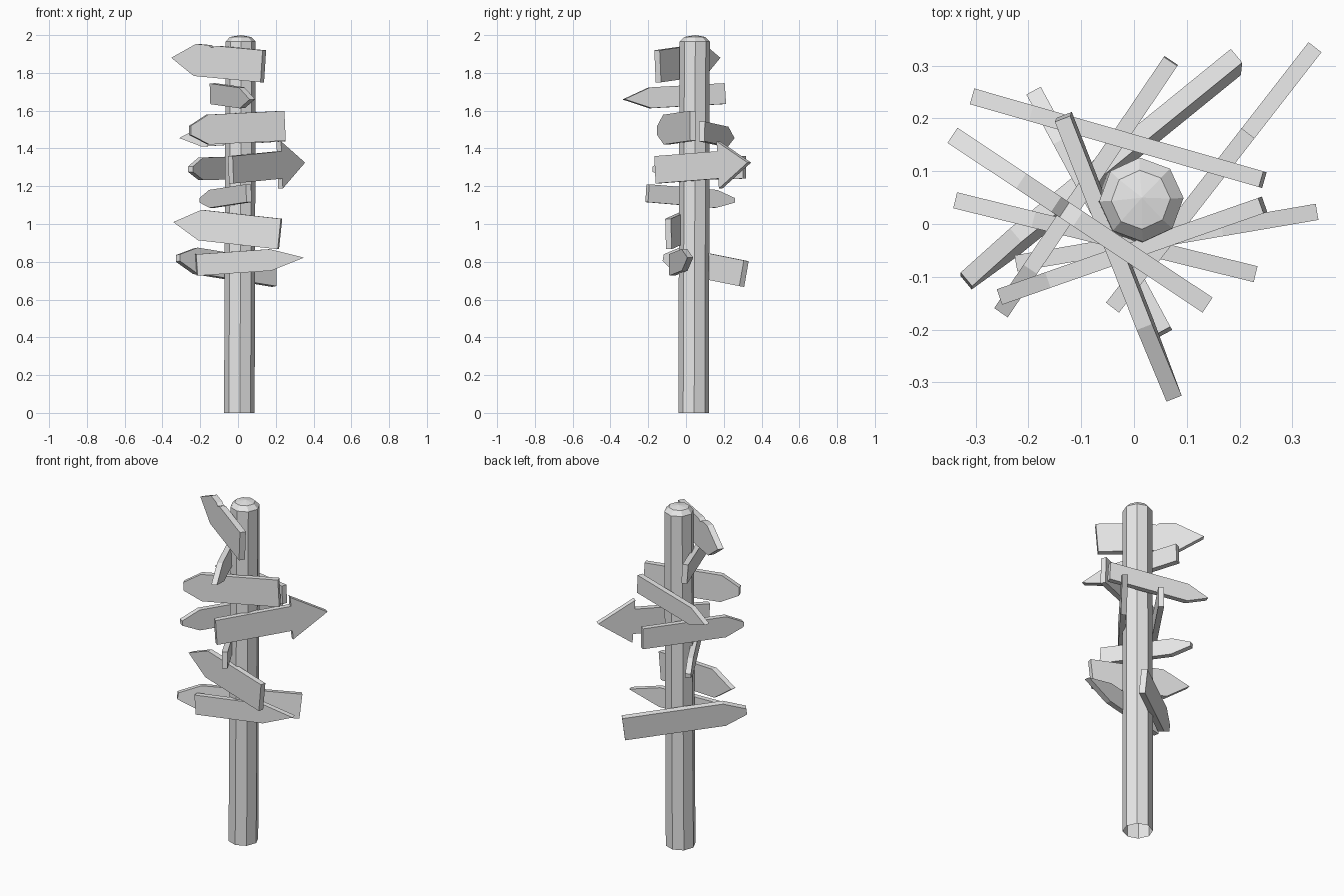
import bpy, bmesh, math
from mathutils import Vector, Matrix

cube = bpy.data.objects.get("Cube")
if cube:
    bpy.data.objects.remove(cube, do_unlink=True)

wood = bpy.data.materials.new("plain_grey")
wood.use_nodes = True
GREY = (0.8, 0.8, 0.8, 1)
wood.diffuse_color = GREY
wood.node_tree.nodes["Principled BSDF"].inputs["Base Color"].default_value = GREY


def finish(name, bm):
    bmesh.ops.recalc_face_normals(bm, faces=bm.faces)
    mesh = bpy.data.meshes.new(name)
    bm.to_mesh(mesh)
    bm.free()
    mesh.materials.append(wood)
    obj = bpy.data.objects.new(name, mesh)
    bpy.context.collection.objects.link(obj)
    return obj


def post(sides=8):
    """Slightly leaning octagonal post with a worn, domed top and open foot."""
    bm = bmesh.new()
    rings = []
    for x, y, z, r in [(.007, .04, 0, .081), (.014, .046, 1.965, .08), (.013, .046, 1.99, .056)]:
        ring = []
        for i in range(sides):
            a = math.tau * i / sides + .04
            ring.append(bm.verts.new((x + r * math.cos(a), y + r * math.sin(a), z)))
        rings.append(ring)
    for low, high in zip(rings, rings[1:]):
        for i in range(sides):
            j = (i + 1) % sides
            bm.faces.new((low[i], low[j], high[j], high[i]))
    apex = bm.verts.new((.015, .05, 2))
    for i in range(sides):
        bm.faces.new((rings[-1][i], rings[-1][(i + 1) % sides], apex))
    return finish("post", bm)


def sign(name, blunt, tip, height, head, nose=0, barb=0, thick=.031, roll=0, chipped=False):
    """Board from its blunt end to its tip; barb widens the head into an arrow."""
    blunt, tip = Vector(blunt), Vector(tip)
    along = (tip - blunt).normalized()
    side = along.cross(Vector((0, 0, 1))).normalized()
    side = Matrix.Rotation(math.radians(roll), 3, along) @ side
    up = side.cross(along)
    length, h = (tip - blunt).length, height / 2
    neck = length - head
    top = [(0, h)]
    if chipped:
        top += [(neck - .13, h), (neck - .1, h - .012), (neck - .08, h)]
    top.append((neck, h))
    if barb:
        top.append((neck, barb))
    top.append((length, nose))
    bottom = [(s, -t) for s, t in reversed(top) if t >= h or s == length]
    outline = top + (bottom if nose else bottom[1:])
    bm = bmesh.new()
    verts = [bm.verts.new(blunt + along * s + up * t - side * thick / 2) for s, t in outline]
    face = bm.faces.new(verts)
    new = bmesh.ops.extrude_face_region(bm, geom=[face])["geom"]
    bmesh.ops.translate(bm, vec=side * thick,
                        verts=[v for v in new if isinstance(v, bmesh.types.BMVert)])
    return finish(name, bm)


post()

# Boards from the top of the post downwards
sign("top_sign", (.134, -.15, 1.835), (-.344, .168, 1.88), .17, .15, thick=.034, chipped=True)
sign("front_pointing_sign", (-.134, .203, 1.69), (.076, -.331, 1.66), .11, .15, roll=3)
sign("upper_front_sign", (.244, .036, 1.52), (-.254, -.138, 1.495), .158, .1, nose=.024)
sign("upper_back_sign", (.244, .084, 1.49), (-.307, .242, 1.455), .105, .12)
sign("arrow_sign", (-.038, -.155, 1.287), (.343, .335, 1.325), .145, .2, barb=.125)
sign("middle_side_sign", (.07, .309, 1.3), (-.252, -.168, 1.29), .12, .1, nose=.014)
sign("back_pointing_sign", (.057, -.205, 1.163), (-.19, .252, 1.125), .095, .11, nose=.012)
sign("lower_front_sign", (.222, -.093, .947), (-.339, .045, 1.01), .162, .145)
sign("bottom_front_sign", (-.22, -.074, .783), (.347, .023, .822), .114, .18)
sign("bottom_back_sign", (.193, .307, .737), (-.318, -.108, .82), .138, .12, nose=.018,
     thick=.034, roll=7)
